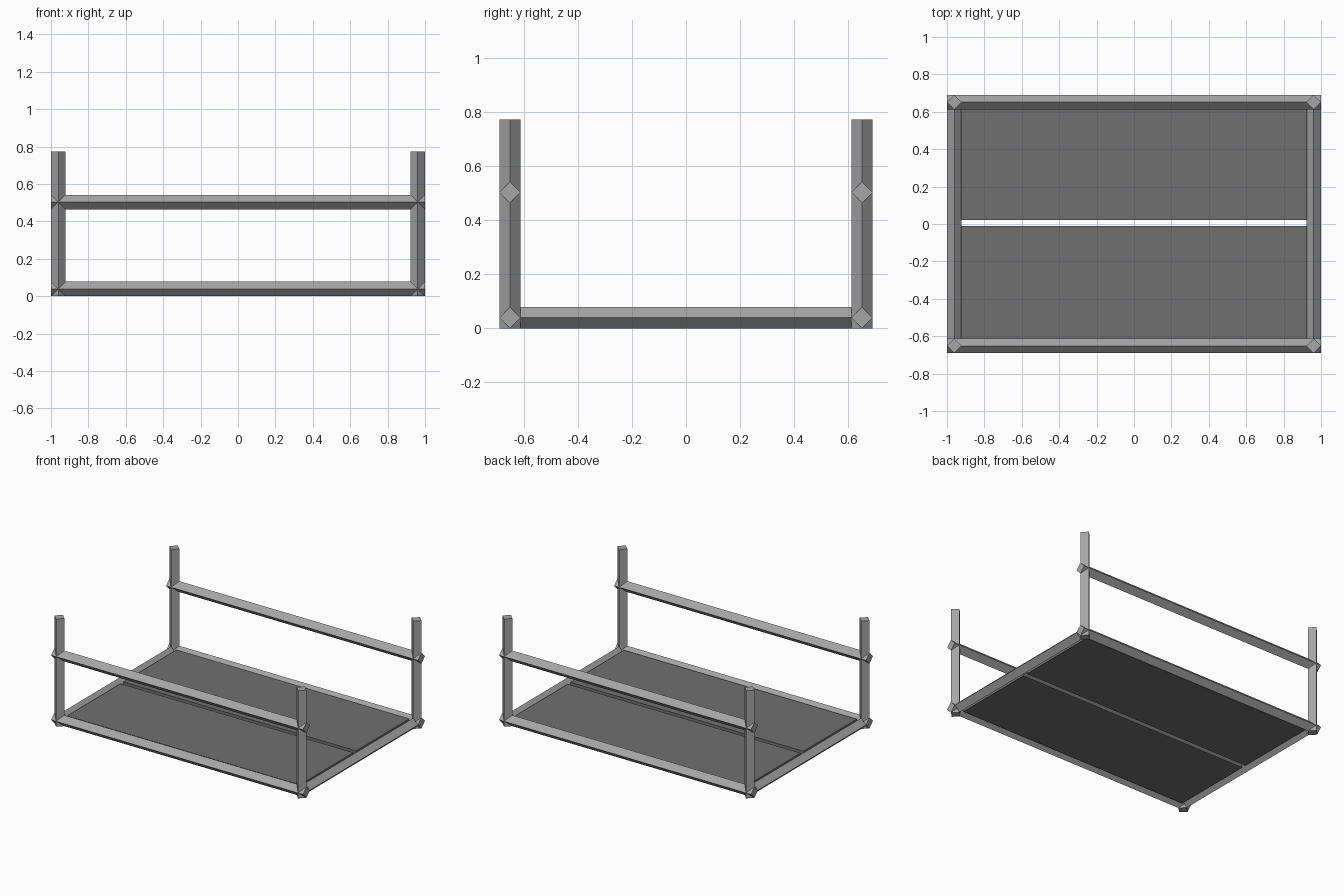
import bpy, bmesh, math
from mathutils import Matrix

if "Cube" in bpy.data.objects:
    bpy.data.objects.remove(bpy.data.objects["Cube"])

R = 0.039            # half-diagonal of the square bars
X, Y = 0.961, 0.652  # post positions
H = 0.773            # post height


def material(name, v):
    m = bpy.data.materials.new(name)
    m.diffuse_color = (v, v, v, 1)
    m.use_nodes = True
    m.node_tree.nodes["Principled BSDF"].inputs["Base Color"].default_value = m.diffuse_color
    return m


frame = material("light grey metal", 0.38)
panel = material("dark grey panel", 0.16)


def finish(name, bm, mat):
    me = bpy.data.meshes.new(name)
    bm.to_mesh(me)
    bm.free()
    me.materials.append(mat)
    ob = bpy.data.objects.new(name, me)
    bpy.context.collection.objects.link(ob)
    return ob


def bar(name, axis, length, loc):
    """Square bar standing on its edge, along the given axis."""
    rot = {"x": Matrix.Rotation(math.pi / 2, 4, "Y"),
           "y": Matrix.Rotation(math.pi / 2, 4, "X"),
           "z": Matrix.Identity(4)}[axis]
    bm = bmesh.new()
    bmesh.ops.create_cone(bm, cap_ends=True, segments=4, radius1=R, radius2=R,
                          depth=length, matrix=rot)
    finish(name, bm, frame).location = loc


def box(name, x0, x1, y0, y1, z0, z1):
    bm = bmesh.new()
    bmesh.ops.create_cube(bm, size=1)
    bmesh.ops.scale(bm, vec=(x1 - x0, y1 - y0, z1 - z0), verts=bm.verts)
    ob = finish(name, bm, panel)
    ob.location = ((x0 + x1) / 2, (y0 + y1) / 2, (z0 + z1) / 2)


for sy, side in ((-1, "front"), (1, "back")):
    # corner posts
    for sx, end in ((-1, "left"), (1, "right")):
        bar(f"{side}_{end}_post", "z", H, (sx * X, sy * Y, H / 2))
    # long rails, running through the posts
    bar(f"{side}_bottom_rail", "x", 2.0, (0, sy * Y, R))
    bar(f"{side}_upper_rail", "x", 2.0, (0, sy * Y, 0.503))

# short bottom rails between the posts
for sx, end in ((-1, "left"), (1, "right")):
    bar(f"{end}_bottom_rail", "y", 2 * (Y - R), (sx * X, 0, R))

# two floor panels with a narrow gap
box("front_floor_panel", -0.924, 0.924, -0.617, -0.012, 0.02, 0.06)
box("back_floor_panel", -0.924, 0.924, 0.021, 0.622, 0.02, 0.06)
